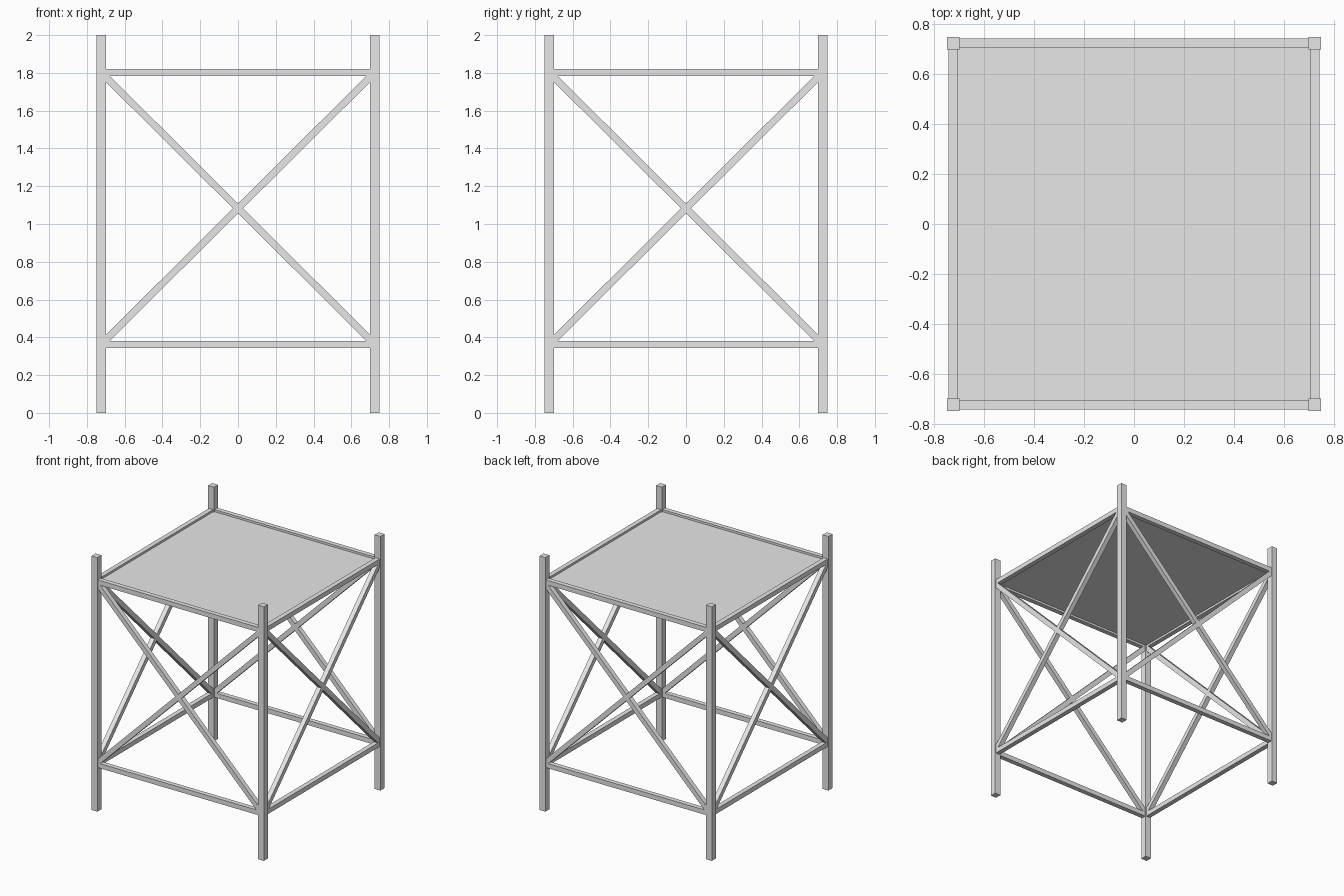
import bpy
from math import pi
from mathutils import Vector, Matrix

cube = bpy.data.objects.get("Cube")
if cube:
    bpy.data.objects.remove(cube, do_unlink=True)

HALF = 0.725              # centre line of the posts
LOW, HIGH = 0.362, 1.803  # heights of the two rail rings
POST, BAR = 0.05, 0.037   # square section widths

grey = bpy.data.materials.new("light_grey")
grey.use_nodes = True
color = (0.8, 0.8, 0.8, 1)
grey.diffuse_color = color
grey.node_tree.nodes["Principled BSDF"].inputs["Base Color"].default_value = color


def box(name, size, matrix):
    """Box of the given size, placed by a matrix."""
    bpy.ops.mesh.primitive_cube_add(size=1)
    obj = bpy.context.object
    obj.name = name
    obj.data.transform(matrix @ Matrix.Diagonal((*size, 1)))
    obj.data.materials.append(grey)
    return obj


def beam(name, start, end, width, turn):
    """Square bar between two points of the front side, turned to a side."""
    start, end = Vector(start), Vector(end)
    along = (end - start).normalized()
    depth = Vector((0, 1, 0))
    axes = Matrix((along, depth, along.cross(depth))).transposed().to_4x4()
    place = turn @ Matrix.Translation((start + end) / 2) @ axes
    return box(name, ((end - start).length, width, width), place)


# Each side: one post, two rails and a pair of crossed braces
for i, side in enumerate(("front", "left", "back", "right")):
    turn = Matrix.Rotation(i * pi / 2, 4, "Z")
    beam(side + "_post", (-HALF, -HALF, 0), (-HALF, -HALF, 2), POST, turn)
    for label, z in (("lower", LOW), ("upper", HIGH)):
        beam(f"{side}_{label}_rail", (-HALF, -HALF, z), (HALF, -HALF, z), BAR, turn)
    for label, s in (("rising", 1), ("falling", -1)):
        beam(f"{side}_{label}_brace", (-s * HALF, -HALF, LOW),
             (s * HALF, -HALF, HIGH), BAR, turn)

# Thin deck set within the upper rails
box("deck_panel", (2 * HALF, 2 * HALF, 0.004), Matrix.Translation((0, 0, HIGH)))
